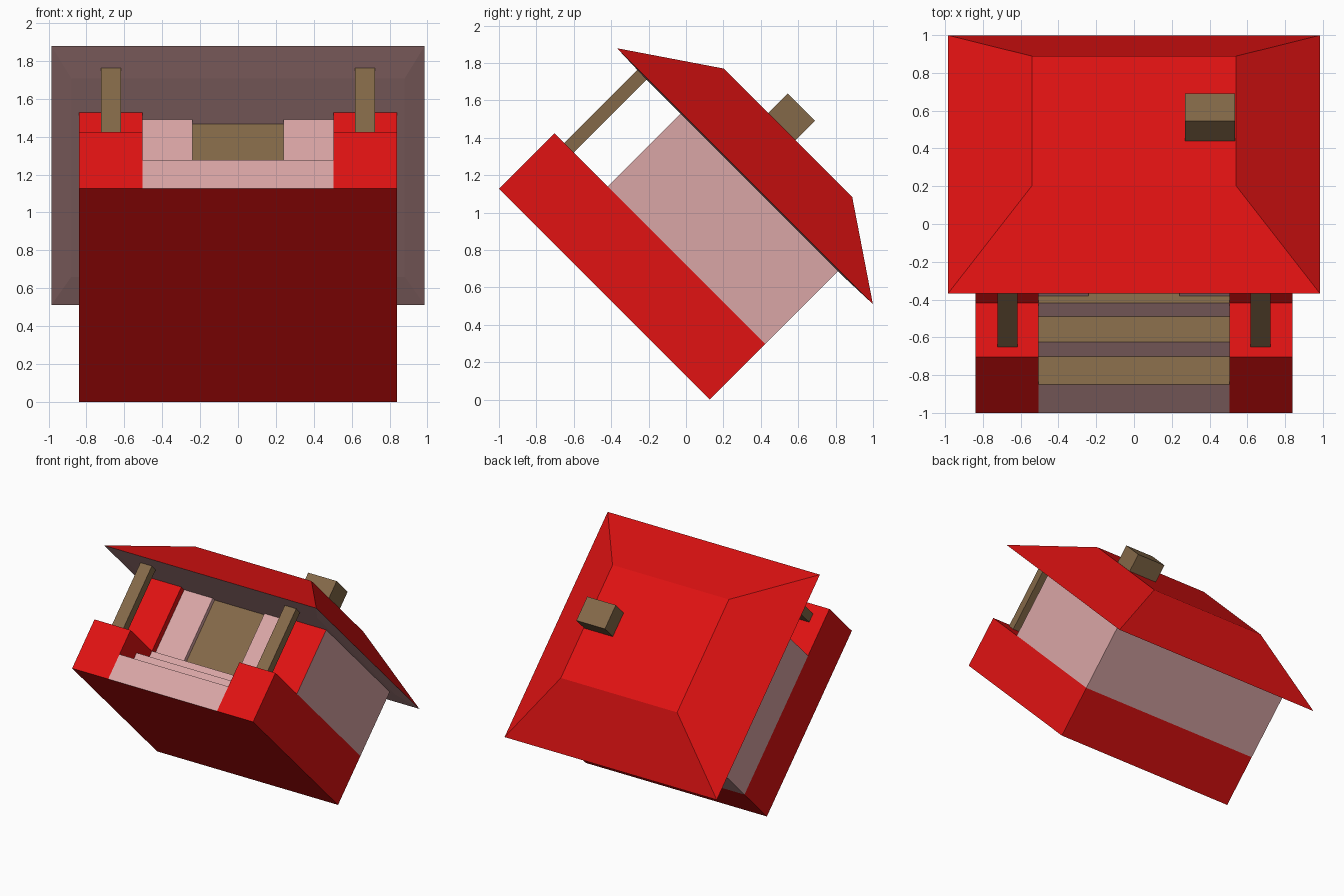
import bpy
from math import radians

if "Cube" in bpy.data.objects:
    bpy.data.objects.remove(bpy.data.objects["Cube"])

# Local frame: x across, y depth from the front step, z up; the whole house is tipped 45 degrees.
COLORS = {"red": (0.75, 0.006, 0.006, 1), "pink": (0.70, 0.38, 0.38, 1), "brown": (0.23, 0.14, 0.065, 1)}
MATS = {}
for n, c in COLORS.items():
    MATS[n] = bpy.data.materials.new(n)
    MATS[n].diffuse_color = c


def add(name, color, faces):
    """Mesh object from a list of polygons (each a list of points)."""
    verts, polys = [], []
    for f in faces:
        polys.append(range(len(verts), len(verts) + len(f)))
        verts += f
    me = bpy.data.meshes.new(name)
    me.from_pydata(verts, [], [list(p) for p in polys])
    me.materials.append(MATS[color])
    ob = bpy.data.objects.new(name, me)
    bpy.context.collection.objects.link(ob)
    ob.rotation_euler = (radians(-45), 0, 0)
    ob.location = (0, -1, 1.127)
    return ob


def walls(path, z0, z1):
    """Upright faces along a plan path (counter-clockwise faces outward)."""
    return [[(*a, z0), (*b, z0), (*b, z1), (*a, z1)] for a, b in zip(path, path[1:])]


def flat(x0, x1, y0, y1, z):
    return [(x0, y0, z), (x1, y0, z), (x1, y1, z), (x0, y1, z)]


def mirrored(path):
    return [(-x, y) for x, y in reversed(path)]


def frustum(a, za, b, zb):
    """Sloped faces between two rectangles plus the cap on b."""
    lo, hi = flat(*a, za), flat(*b, zb)
    sides = [[lo[i], lo[(i + 1) % 4], hi[(i + 1) % 4], hi[i]] for i in range(4)]
    return sides + [hi]


def box(x0, x1, y0, y1, z0, z1):
    r = (x0, x1, y0, y1)
    return frustum(r, z0, r, z1) + [flat(*r, z0)[::-1]]


W, S, D = 0.84, 0.505, 1.594        # half width, half stair width, depth
F, B, T = 0.402, 0.42, 0.972        # front wall depth, base height, wall top
DOOR, P1, P2 = 0.24, 0.455, 0.49    # door half width, recess depths

# Base with stair cheeks, underside and porch tops
half = [(S, F), (S, 0), (W, 0), (W, D)]
add("base", "red", walls(half + mirrored(half), 0, B)
    + [flat(-W, W, 0, D, 0)[::-1], flat(S, W, 0, F, B), flat(-W, -S, 0, F, B)])

# Stairs
steps = [(0, 0, 0.212), (0.212, 0.212, 0.32), (F, 0.32, B)]
ends = [0.212, F, P2]
add("stair_risers", "pink", [q for y, a, b in steps for q in walls([(-S, y), (S, y)], a, b)])
add("stair_treads", "brown", [flat(-S, S, s[0], e, s[2]) for s, e in zip(steps, ends)])

# Walls, front panels and door
add("side_and_back_walls", "pink", walls([(W, F), (W, D), (-W, D), (-W, F)], B, T))
front = [(S, P1), (S, F), (W, F)]
panel = [(DOOR, P2), (DOOR, P1), (S, P1)]
add("front_wall", "red", walls(front, B, T) + walls(mirrored(front), B, T))
add("entry_panels", "pink", walls(panel, B, T) + walls(mirrored(panel), B, T))
add("door", "brown", walls([(-DOOR, P2), (DOOR, P2)], B, T))

# Porch posts
for side, x in (("left", -0.67), ("right", 0.67)):
    add(side + "_post", "brown", box(x - 0.053, x + 0.053, 0.073, 0.145, B, 0.975))

# Hipped roof with a shallow sunk soffit, and chimney
eave = (-0.985, 0.985, -0.085, 1.849)
add("roof", "red", frustum(eave, 0.978, (-0.54, 0.54, 0.396, 1.366), 1.305))
add("soffit", "pink", [f[::-1] for f in frustum(eave, 0.978, (-0.88, 0.88, 0.149, 1.63), 0.97)])
add("chimney", "brown", box(0.27, 0.535, 0.732, 0.937, 1.304, 1.453))

for m in bpy.data.materials:
    if m.users and not m.is_grease_pencil:
        m.use_nodes = True
        m.node_tree.nodes["Principled BSDF"].inputs["Base Color"].default_value = m.diffuse_color
